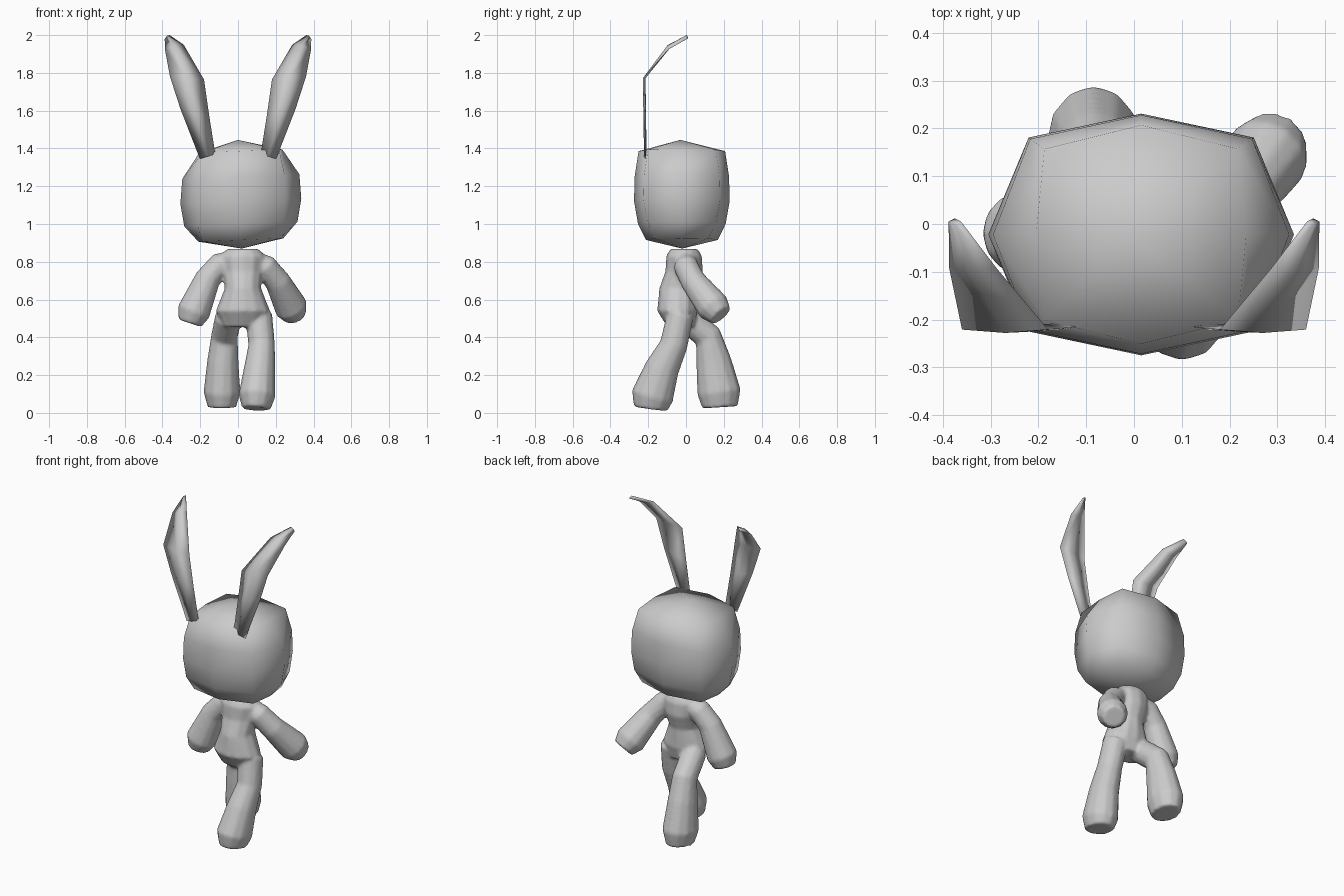
import bpy, bmesh
from math import sin, cos, tau
from mathutils import Vector

if "Cube" in bpy.data.objects:
    bpy.data.objects.remove(bpy.data.objects["Cube"])


def loft(bm, rings, tip_a=None, tip_b=None):
    """Skin closed rings; the ends get a flat cap or a fan to a tip point."""
    rows = [[bm.verts.new(p) for p in r] for r in rings]
    n = len(rows[0])
    for a, b in zip(rows, rows[1:]):
        for i in range(n):
            j = (i + 1) % n
            bm.faces.new((a[i], a[j], b[j], b[i]))
    for row, tip in ((rows[0], tip_a), (rows[-1], tip_b)):
        if tip is None:
            bm.faces.new(row)
        else:
            t = bm.verts.new(tip)
            for i in range(n):
                bm.faces.new((row[i], row[(i + 1) % n], t))


def limb(bm, path, radii, flare=0.0, sides=12):
    """Tube along a path; flare deepens the section towards the far end."""
    pts = [Vector(p) for p in path]
    last = len(pts) - 1
    rings = []
    for i, (p, r) in enumerate(zip(pts, radii)):
        t = (pts[min(i + 1, last)] - pts[max(i - 1, 0)]).normalized()
        u = Vector((1, 0, 0))
        u = (u - t * u.dot(t)).normalized()
        v = t.cross(u) * (1 + flare * i / last)
        rings.append([p + r * (u * cos(k * tau / sides) + v * sin(k * tau / sides))
                      for k in range(sides)])
    loft(bm, rings)


def finish(name, bm):
    bmesh.ops.recalc_face_normals(bm, faces=bm.faces)
    for f in bm.faces:
        f.smooth = True
    me = bpy.data.meshes.new(name)
    bm.to_mesh(me)
    bm.free()
    ob = bpy.data.objects.new(name, me)
    bpy.context.collection.objects.link(ob)
    return ob


# Head: eight-sided rounded block, slightly tilted
bm = bmesh.new()
rings = []
for z, side, deep in ((0.915, 0.225, 0.19), (1.0, 0.30, 0.232), (1.12, 0.32, 0.253),
                      (1.25, 0.31, 0.25), (1.385, 0.22, 0.229)):
    corner = 0.13 + 0.33 * side
    plan = []
    for k in range(8):
        c, s = round(cos(k * tau / 8)), round(sin(k * tau / 8))
        diagonal = c and s
        x = c * (corner if diagonal else side) + 0.015
        y = s * (deep - 0.05 if diagonal else deep) - 0.022
        plan.append((x, y, z + 0.04 * x))
    rings.append(plan)
loft(bm, rings, (0.02, -0.02, 0.87), (0, -0.03, 1.445))
finish("head", bm)

# Ears: thin leaves bending backwards; rows of inner x, z, outer x, z, depth
EAR = ((0.12, 1.37, 0.202, 1.345, -0.215), (0.152, 1.57, 0.305, 1.61, -0.219),
       (0.18, 1.765, 0.36, 1.78, -0.221), (0.288, 1.95, 0.387, 1.925, -0.092),
       (0.362, 2.0, 0.388, 1.98, 0.005))
for name, s in (("ear_right", 1), ("ear_left", -1)):
    bm = bmesh.new()
    rings = []
    for xi, zi, xo, zo, y in EAR:
        a, b = Vector((s * xi, y, zi)), Vector((s * xo, y, zo))
        d = Vector((0, 0.007, -0.007 if y > -0.2 else 0))
        rings.append([a, (a + b) / 2 - d, b, (a + b) / 2 + d])
    loft(bm, rings)
    finish(name, bm)

# Torso: stacked ellipses of height, y, half width, half depth
bm = bmesh.new()
rings = []
for z, y, w, d in ((0.868, -0.01, 0.085, 0.075), (0.83, -0.01, 0.12, 0.095),
                   (0.75, -0.01, 0.108, 0.1), (0.66, -0.04, 0.097, 0.102),
                   (0.54, -0.045, 0.145, 0.108), (0.455, -0.03, 0.11, 0.07)):
    rings.append([(0.026 + w * cos(k * tau / 12), y + d * sin(k * tau / 12), z)
                  for k in range(12)])
loft(bm, rings)

# Arms: right one swung back, left one out to the side
arm = (0.058, 0.066, 0.069, 0.089, 0.064)
limb(bm, ((0.08, 0, 0.805), (0.145, 0, 0.775), (0.21, 0.04, 0.695),
          (0.28, 0.145, 0.56), (0.302, 0.185, 0.515)), arm)
limb(bm, ((-0.02, 0, 0.805), (-0.095, 0, 0.785), (-0.16, -0.01, 0.71),
          (-0.235, -0.02, 0.535), (-0.255, -0.02, 0.475)), arm)

# Legs: right one stepping forward, left one trailing
leg = (0.072, 0.071, 0.083, 0.098, 0.076)
limb(bm, ((0.11, -0.03, 0.52), (0.125, -0.065, 0.36), (0.115, -0.125, 0.24),
          (0.1, -0.178, 0.09), (0.097, -0.187, 0.022)), leg, 0.2)
limb(bm, ((-0.05, -0.01, 0.51), (-0.072, 0.115, 0.405), (-0.08, 0.145, 0.28),
          (-0.085, 0.175, 0.11), (-0.085, 0.18, 0.03)), leg, 0.25)

# Fuse torso and limbs into one soft skin
body = finish("body", bm)
mod = body.modifiers.new("fuse", 'REMESH')
mod.mode = 'VOXEL'
mod.voxel_size = 0.01
mod.use_smooth_shade = True
mod = body.modifiers.new("soften", 'SMOOTH')
mod.factor = 0.5
mod.iterations = 5
